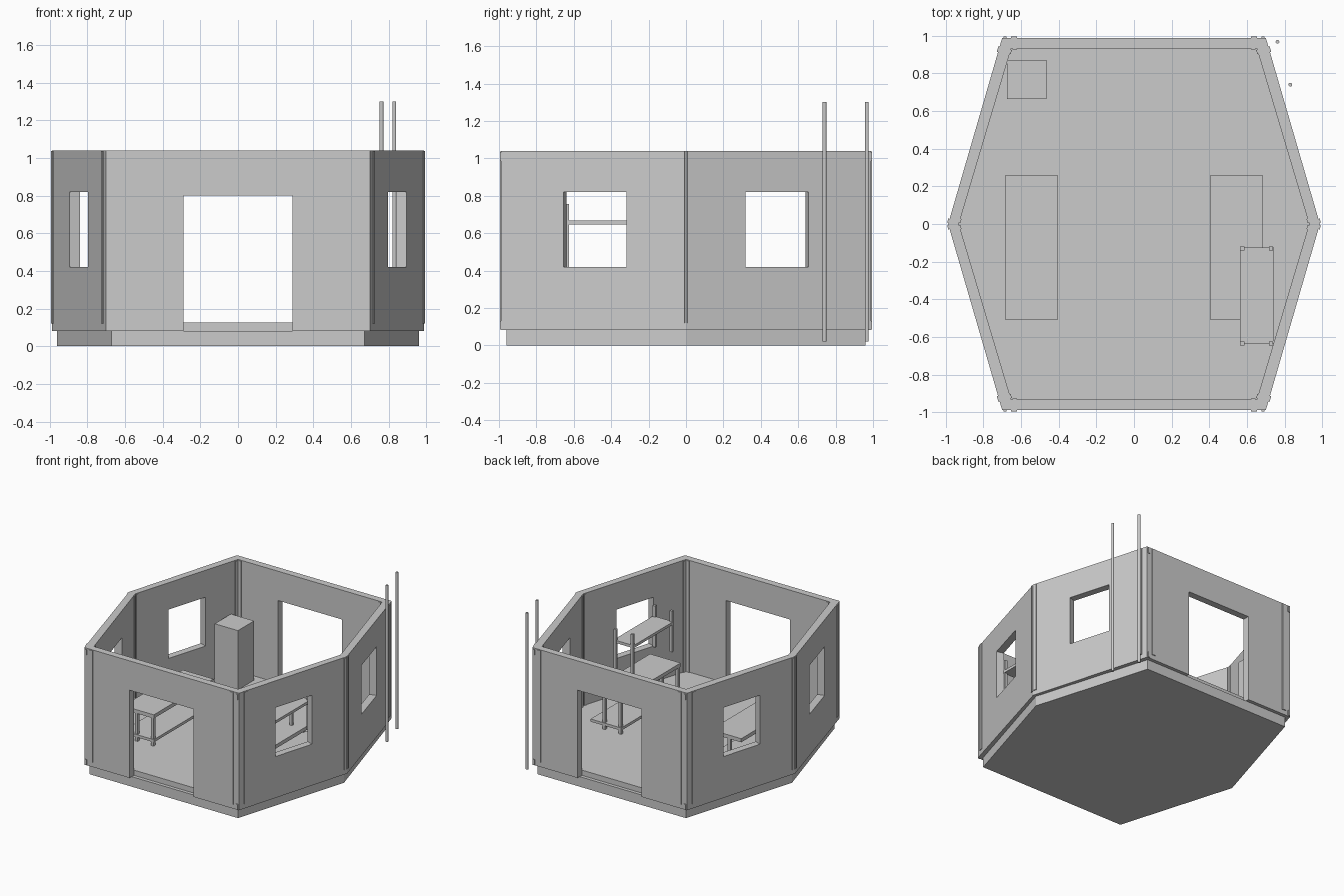
import bpy, bmesh, math
from mathutils import Vector

if "Cube" in bpy.data.objects:
    bpy.data.objects.remove(bpy.data.objects["Cube"])

grey = bpy.data.materials.new("plain grey")
grey.diffuse_color = (0.6, 0.6, 0.6, 1)
grey.use_nodes = True
grey.node_tree.nodes["Principled BSDF"].inputs["Base Color"].default_value = grey.diffuse_color


def finish(name, bm):
    bmesh.ops.recalc_face_normals(bm, faces=bm.faces)
    me = bpy.data.meshes.new(name)
    bm.to_mesh(me)
    bm.free()
    me.materials.append(grey)
    ob = bpy.data.objects.new(name, me)
    bpy.context.scene.collection.objects.link(ob)
    return ob


def hexagon(cx, cy, side):
    return [(-cx, -cy), (cx, -cy), (side, 0), (cx, cy), (-cx, cy), (-side, 0)]


def prism(name, pts, z0, z1):
    bm = bmesh.new()
    lo = [bm.verts.new((x, y, z0)) for x, y in pts]
    hi = [bm.verts.new((x, y, z1)) for x, y in pts]
    bm.faces.new(lo)
    bm.faces.new(hi)
    for i in range(len(pts)):
        j = (i + 1) % len(pts)
        bm.faces.new((lo[i], lo[j], hi[j], hi[i]))
    return finish(name, bm)


def box(name, x0, x1, y0, y1, z0, z1):
    return prism(name, [(x0, y0), (x1, y0), (x1, y1), (x0, y1)], z0, z1)


def wall_box(name, p, q, a, b, d0, d1, z0, z1):
    """Box along wall p->q from distance a to b, depth d0..d1 along the outward normal."""
    p, q = Vector(p), Vector(q)
    u = (q - p).normalized()
    n = Vector((u.y, -u.x))
    pts = [p + u * s + n * d for s, d in ((a, d0), (b, d0), (b, d1), (a, d1))]
    return prism(name, [tuple(v) for v in pts], z0, z1)


outer = hexagon(0.70, 0.988, 0.987)
inner = hexagon(0.652, 0.932, 0.93)

# foundation and raised inner floor
prism("foundation", hexagon(0.672, 0.96, 0.96), 0, 0.082)
prism("floor", inner, 0.08, 0.125)

# wall ring
bm = bmesh.new()
rings = [[bm.verts.new((x, y, z)) for x, y in pts]
         for pts, z in ((outer, 0.082), (outer, 1.04), (inner, 1.04), (inner, 0.082))]
for k in range(4):
    r, s = rings[k], rings[(k + 1) % 4]
    for i in range(6):
        j = (i + 1) % 6
        bm.faces.new((r[i], r[j], s[j], s[i]))
walls = finish("walls", bm)

# door and window openings
cutters = []
for i in range(6):
    p, q = outer[i], outer[(i + 1) % 6]
    if i in (0, 3):
        cutters.append(wall_box("door_cutter", p, q, 0.41, 0.99, -0.2, 0.1, 0.02, 0.80))
    else:
        length = (Vector(q) - Vector(p)).length
        lo, hi = (0.318, 0.655) if abs(p[1]) < 0.01 else (0.333, 0.670)
        cutters.append(wall_box("window_cutter", p, q, length * lo / 0.988,
                                length * hi / 0.988, -0.12, 0.1, 0.42, 0.82))
bpy.context.view_layer.objects.active = walls
for c in cutters:
    c.hide_render = True
    m = walls.modifiers.new("opening", 'BOOLEAN')
    m.operation, m.solver, m.object = 'DIFFERENCE', 'EXACT', c
    bpy.ops.object.modifier_apply(modifier=m.name)
for c in cutters:
    bpy.data.objects.remove(c)

# corner cover strips, outside and inside, plus small corner clips
for i in range(6):
    p, q = outer[i], outer[(i + 1) % 6]
    length = (Vector(q) - Vector(p)).length
    ip, iq = inner[i], inner[(i + 1) % 6]
    ilen = (Vector(iq) - Vector(ip)).length
    for end, corner in ((0, p), (1, q)):
        near, far = (0.006, 0.028) if abs(corner[1]) < 0.01 else (0.048, 0.078)
        a, b = (near, far) if end == 0 else (length - far, length - near)
        wall_box("corner_strip", p, q, a, b, -0.002, 0.007, 0.12, 1.036)
        a, b = (0.008, 0.03) if end == 0 else (ilen - 0.03, ilen - 0.008)
        wall_box("inner_strip", ip, iq, a, b, -0.006, 0.002, 0.125, 1.036)
        if i in (0, 3):
            a, b = (0.006, 0.024) if end == 0 else (length - 0.024, length - 0.006)
            for z in (0.085, 0.985):
                wall_box("corner_clip", p, q, a, b, -0.002, 0.007, z, z + 0.045)

# two bunks, each with a low rack underneath
for s, top in ((-1, 0.385), (1, 0.42)):
    def sbox(name, xa, xb, *rest):
        x0, x1 = sorted((s * xa, s * xb))
        return box(name, x0, x1, *rest)
    sbox("bunk_top", 0.405, 0.682, -0.51, 0.26, top - 0.03, top)
    sbox("bunk_shelf", 0.405, 0.682, -0.51, 0.26, 0.16, 0.182)
    for x in (0.41, 0.555):
        for y in (-0.505, 0.23):
            sbox("bunk_leg", x, x + 0.023, y, y + 0.023, 0.125, top - 0.02)

# upper shelf on posts, standing over the right bunk
box("upper_shelf", 0.562, 0.742, -0.638, -0.125, 0.645, 0.667)
for x in (0.563, 0.716):
    for y in (-0.645, -0.14):
        box("shelf_post", x, x + 0.023, y, y + 0.02, 0.42, 0.757)

# tall cabinet
box("cabinet", -0.675, -0.465, 0.663, 0.872, 0.125, 0.61)

# outside poles
for x, y in ((0.762, 0.967), (0.83, 0.74)):
    ring = [(x + 0.01 * math.cos(t * math.pi / 6), y + 0.01 * math.sin(t * math.pi / 6))
            for t in range(12)]
    prism("pole", ring, 0.02, 1.30)
